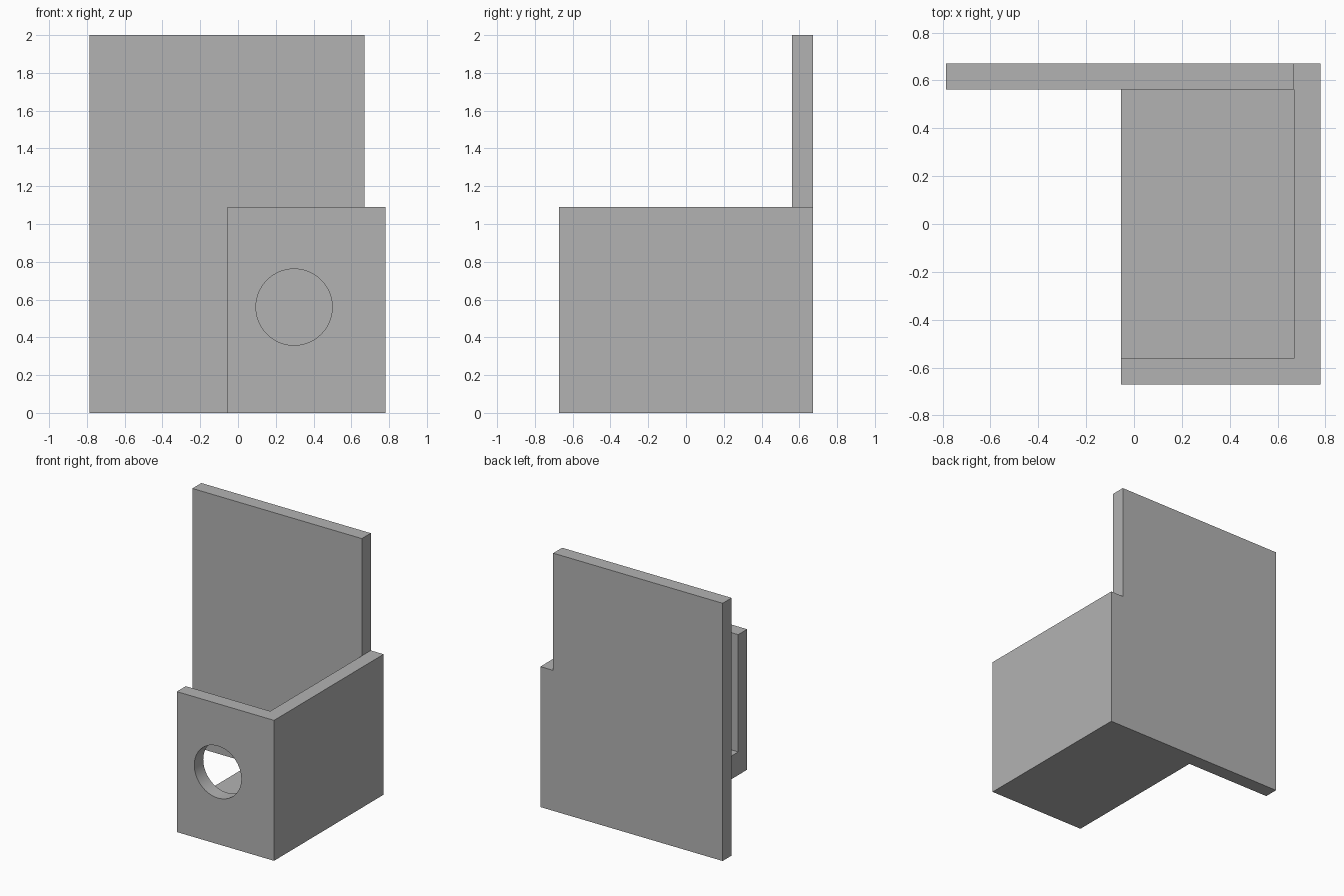
import bpy
import bmesh
from mathutils import Matrix, Vector

if "Cube" in bpy.data.objects:
    bpy.data.objects.remove(bpy.data.objects["Cube"], do_unlink=True)

# Overall dimensions
RIGHT, LEFT = -0.785, 0.78
FRONT, BACK, TOP = -0.672, 0.672, 2.0
WALL, FLOOR = 0.11, 0.18
BOX_RIGHT, BOX_TOP = -0.055, 1.09
PLATE_FRONT = BACK - WALL
OVER = 0.1

grey = bpy.data.materials.new("plain grey")
grey.use_nodes = True
colour = (0.45, 0.45, 0.45, 1)
grey.diffuse_color = colour
grey.node_tree.nodes["Principled BSDF"].inputs["Base Color"].default_value = colour


def make_object(name, bm):
    bmesh.ops.recalc_face_normals(bm, faces=bm.faces)
    mesh = bpy.data.meshes.new(name)
    bm.to_mesh(mesh)
    bm.free()
    mesh.materials.append(grey)
    obj = bpy.data.objects.new(name, mesh)
    bpy.context.collection.objects.link(obj)
    return obj


def extrude_profile(name, profile, y0, y1):
    """Extrude an (x, z) outline from y0 to y1."""
    bm = bmesh.new()
    face = bm.faces.new([bm.verts.new((x, y0, z)) for x, z in profile])
    result = bmesh.ops.extrude_face_region(bm, geom=[face])
    moved = [v for v in result["geom"] if isinstance(v, bmesh.types.BMVert)]
    bmesh.ops.translate(bm, verts=moved, vec=Vector((0, y1 - y0, 0)))
    return make_object(name, bm)


def cut(target, cutter):
    cutter.hide_render = True
    mod = target.modifiers.new("cut", "BOOLEAN")
    mod.operation = "DIFFERENCE"
    mod.solver = "EXACT"
    mod.object = cutter
    bpy.ops.object.select_all(action="DESELECT")
    bpy.context.view_layer.objects.active = target
    target.select_set(True)
    bpy.ops.object.modifier_apply(modifier=mod.name)
    bpy.data.objects.remove(cutter, do_unlink=True)


# Tall back plate, stepped in above the side wall
step = LEFT - WALL
extrude_profile("back_plate", [(RIGHT, 0), (LEFT, 0), (LEFT, BOX_TOP),
                               (step, BOX_TOP), (step, TOP), (RIGHT, TOP)],
                PLATE_FRONT, BACK)

# Floor and side wall in one angle section
extrude_profile("floor_and_side_wall",
                [(BOX_RIGHT, 0), (LEFT, 0), (LEFT, BOX_TOP),
                 (step, BOX_TOP), (step, FLOOR), (BOX_RIGHT, FLOOR)],
                FRONT + WALL, PLATE_FRONT)

# Front wall with a round bore
front_wall = extrude_profile("front_wall",
                             [(BOX_RIGHT, 0), (LEFT, 0), (LEFT, BOX_TOP), (BOX_RIGHT, BOX_TOP)],
                             FRONT, FRONT + WALL)
bm = bmesh.new()
place = Matrix.Translation((0.297, FRONT + WALL / 2, 0.56)) @ Matrix.Rotation(1.5707963, 4, "X")
bmesh.ops.create_cone(bm, cap_ends=True, segments=64, radius1=0.202, radius2=0.202,
                      depth=WALL + 2 * OVER, matrix=place)
cut(front_wall, make_object("bore_cutter", bm))
bpy.ops.object.shade_smooth_by_angle()
